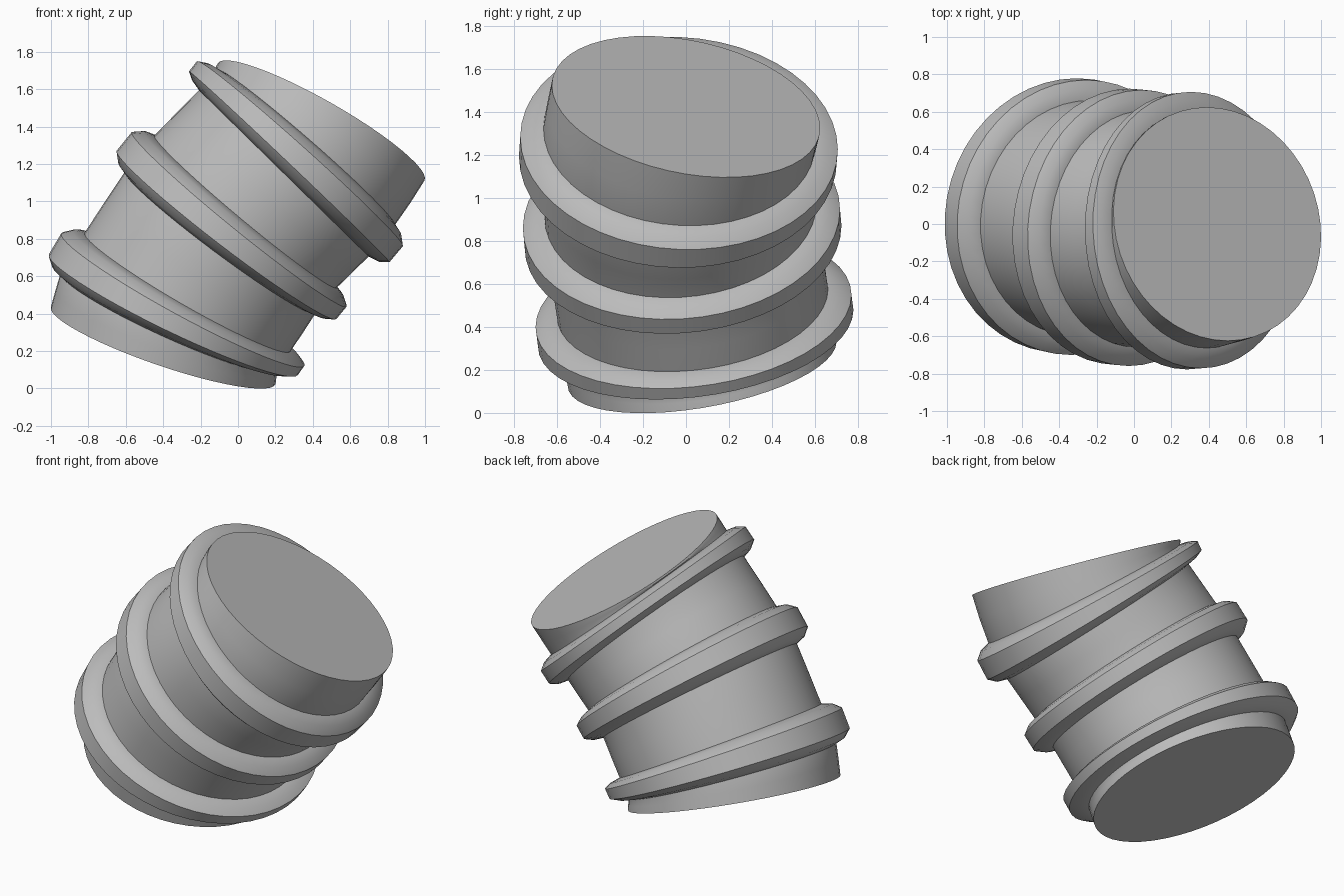
import bpy, bmesh, math
from mathutils import Vector

cube = bpy.data.objects.get("Cube")
if cube:
    bpy.data.objects.remove(cube)

SIDES = 48
RADIUS = 0.635

grey = bpy.data.materials.new("plain grey")
grey.use_nodes = True
COLOUR = (0.5, 0.5, 0.5, 1)
grey.diffuse_color = COLOUR
grey.node_tree.nodes["Principled BSDF"].inputs["Base Color"].default_value = COLOUR

# Stations along the bent spine: centre x, y, z, then lean in x and y
STATIONS = [
    (-0.40, 0.075, 0.229, 0.32, -0.17),    # base
    (-0.37, 0.05, 0.355, 0.41, -0.13),     # lower ring
    (-0.27, 0.03, 0.515, 0.497, -0.11),
    (-0.095, -0.01, 0.78, 0.595, -0.09),   # middle ring
    (0.04, -0.025, 0.945, 0.64, -0.07),
    (0.245, -0.04, 1.15, 0.70, 0.0),       # upper ring
    (0.36, -0.03, 1.29, 0.656, 0.07),
    (0.445, 0.0, 1.425, 0.486, 0.18),      # top
]


def station(s):
    """Centre and normal at a fractional station number."""
    i = min(int(s), len(STATIONS) - 2)
    a, b = STATIONS[i], STATIONS[i + 1]
    x, y, z, nx, ny = [p + (q - p) * (s - i) for p, q in zip(a, b)]
    return Vector((x, y, z)), Vector((nx, ny, math.sqrt(1 - nx * nx - ny * ny)))


def loft(name, rows, closed):
    """Skin circles given as (station, radius); close into a ring or cap the ends."""
    bm = bmesh.new()
    loops = []
    for s, r in rows:
        centre, n = station(s)
        u = Vector((0, 1, 0)).cross(n).normalized()
        v = n.cross(u)
        angles = [math.tau * k / SIDES for k in range(SIDES)]
        loops.append([bm.verts.new(centre + r * (u * math.cos(a) + v * math.sin(a)))
                      for a in angles])
    pairs = list(zip(loops, loops[1:]))
    if closed:
        pairs.append((loops[-1], loops[0]))
    else:
        bm.faces.new(loops[0])
        bm.faces.new(loops[-1])
    for a, b in pairs:
        for k in range(SIDES):
            j = (k + 1) % SIDES
            bm.faces.new((a[k], a[j], b[j], b[k]))
    bmesh.ops.recalc_face_normals(bm, faces=bm.faces)
    mesh = bpy.data.meshes.new(name)
    bm.to_mesh(mesh)
    bm.free()
    mesh.materials.append(grey)
    obj = bpy.data.objects.new(name, mesh)
    bpy.context.collection.objects.link(obj)
    bpy.ops.object.select_all(action="DESELECT")
    obj.select_set(True)
    bpy.context.view_layer.objects.active = obj
    bpy.ops.object.shade_smooth_by_angle(angle=math.radians(32))
    return obj


# Bent pipe with flat ends
loft("pipe", [(i / 2, RADIUS) for i in range(2 * len(STATIONS) - 1)], False)

# Raised rings with bevelled edges, stretched along the bend like the pipe
PROFILE = [(0, -0.03), (0, 0), (0.08, 0.06), (0.25, 0.105),
           (0.75, 0.105), (0.92, 0.06), (1, 0), (1, -0.03)]
for name, start in (("lower_ring", 1), ("middle_ring", 3), ("upper_ring", 5)):
    loft(name, [(start + t, RADIUS + h) for t, h in PROFILE], True)
